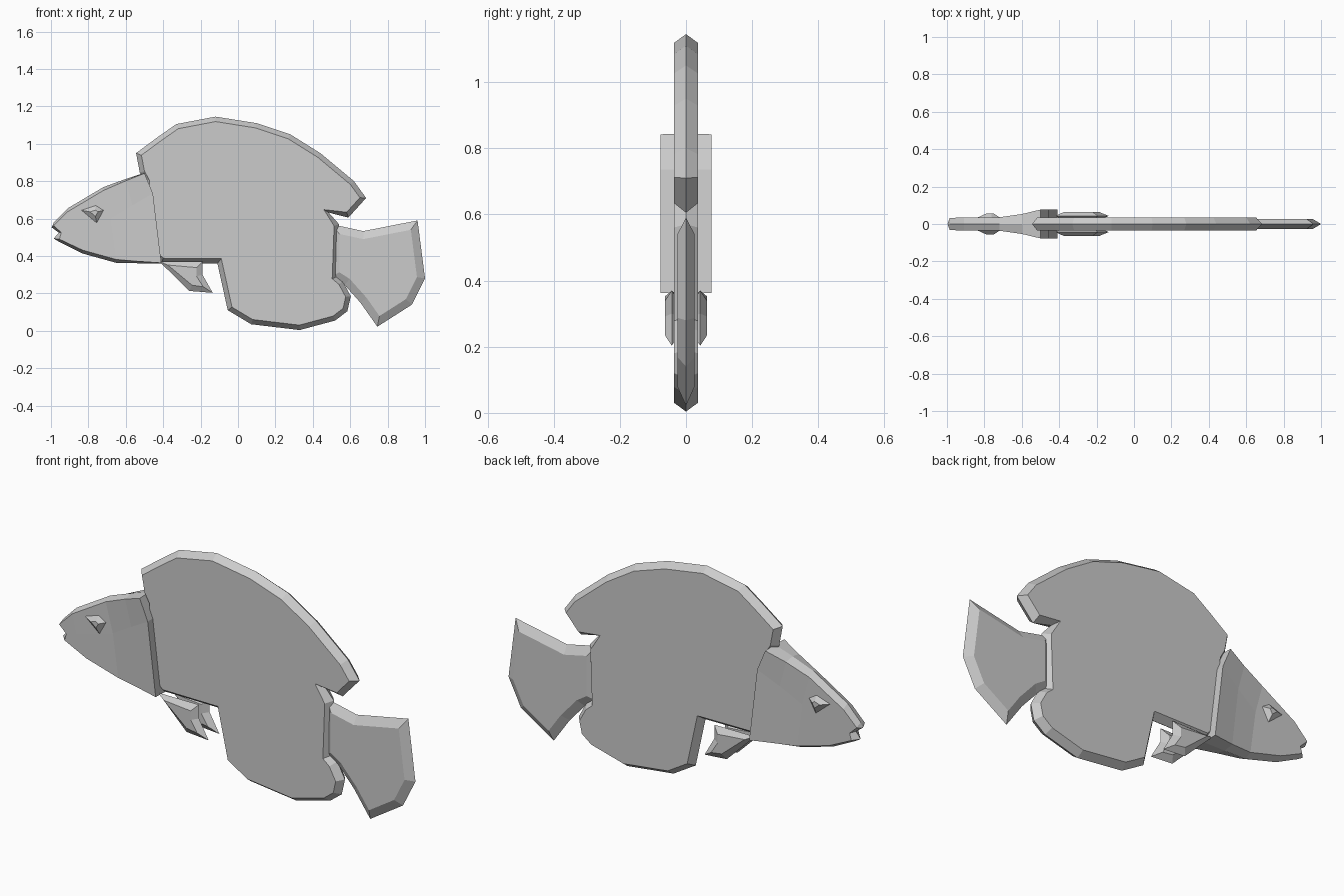
import bpy, bmesh
from mathutils import Vector

if "Cube" in bpy.data.objects:
    bpy.data.objects.remove(bpy.data.objects["Cube"])


def finish(name, bm):
    bmesh.ops.remove_doubles(bm, verts=bm.verts, dist=0.0005)
    bmesh.ops.recalc_face_normals(bm, faces=bm.faces)
    me = bpy.data.meshes.new(name)
    bm.to_mesh(me)
    bm.free()
    ob = bpy.data.objects.new(name, me)
    bpy.context.collection.objects.link(ob)
    return ob


def inset_loop(pts, d):
    """Mitred inward offset of a closed outline."""
    p = [Vector(q) for q in pts]
    n = len(p)
    area = sum(p[i - 1].x * p[i].y - p[i].x * p[i - 1].y for i in range(n))
    s = 1 if area > 0 else -1
    out = []
    for i in range(n):
        a = (p[i] - p[i - 1]).normalized()
        b = (p[(i + 1) % n] - p[i]).normalized()
        na, nb = Vector((-a.y, a.x)) * s, Vector((-b.y, b.x)) * s
        out.append(p[i] + (na + nb) * d / max(0.5, 1 + na.dot(nb)))
    return out


def plate(name, pts, half, inset, rim=0.0, y=0.0):
    """Flat plate whose edge is chamfered to a ridge from both sides."""
    bm = bmesh.new()
    inner = inset_loop(pts, inset)
    n = len(pts)
    for s in (-1, 1):
        outer_v = [bm.verts.new((q[0], y + s * rim, q[1])) for q in pts]
        inner_v = [bm.verts.new((q[0], y + s * half, q[1])) for q in inner]
        for i in range(n):
            j = (i + 1) % n
            bm.faces.new((outer_v[i], outer_v[j], inner_v[j], inner_v[i]))
        bm.faces.new(inner_v)
    if rim > 0:
        bmesh.ops.bridge_loops(bm, edges=[e for e in bm.edges if e.is_boundary])
    return finish(name, bm)


# Body with dorsal and anal fins
plate("body", [
    (-0.50, 0.80), (-0.525, 0.845), (-0.545, 0.95), (-0.43, 1.035), (-0.33, 1.105),
    (-0.12, 1.145), (0.10, 1.11), (0.28, 1.05), (0.44, 0.95), (0.62, 0.80),
    (0.685, 0.71), (0.59, 0.605), (0.485, 0.632), (0.54, 0.57), (0.53, 0.29),
    (0.56, 0.265), (0.603, 0.185), (0.585, 0.105), (0.52, 0.055), (0.33, 0.004),
    (0.07, 0.035), (-0.055, 0.11), (-0.11, 0.36), (-0.41, 0.362), (-0.47, 0.42)],
    0.036, 0.026)

# Tail fin
plate("tail_fin", [
    (0.50, 0.57), (0.67, 0.533), (0.96, 0.59), (1.0, 0.28), (0.93, 0.14),
    (0.745, 0.022), (0.655, 0.15), (0.57, 0.245), (0.50, 0.29)], 0.026, 0.042)

# Pelvic fins
for side, s in (("left", 1), ("right", -1)):
    plate("pelvic_fin_" + side, [
        (-0.42, 0.37), (-0.26, 0.213), (-0.135, 0.203), (-0.19, 0.30), (-0.19, 0.37)],
        0.021, 0.032, y=s * 0.043)

# Eyes on both sides of the head
plate("eyes", [(-0.84, 0.645), (-0.76, 0.673), (-0.715, 0.645), (-0.755, 0.573)],
      0.055, 0.025, rim=0.033)

# Head: stations of (top, middle, bottom, half width, inset), snout to gill edge
stations = [
    ((-0.997, 0.553), (-0.958, 0.525), (-0.985, 0.493), 0.0, 0.0),
    ((-0.985, 0.578), (-0.945, 0.525), (-0.955, 0.475), 0.033, 0.015),
    ((-0.91, 0.655), (-0.89, 0.54), (-0.83, 0.413), 0.034, 0.018),
    ((-0.72, 0.768), (-0.68, 0.60), (-0.65, 0.363), 0.036, 0.018),
    ((-0.60, 0.812), (-0.565, 0.67), (-0.53, 0.361), 0.053, 0.01),
    ((-0.50, 0.845), (-0.455, 0.735), (-0.41, 0.36), 0.077, 0.003)]
bm = bmesh.new()
rings = []
for t, m, b, w, d in stations:
    rings.append([bm.verts.new(c) for c in (
        (t[0], 0, t[1]), (t[0], -w, t[1] - d), (m[0], -w, m[1]), (b[0], -w, b[1] + d),
        (b[0], 0, b[1]), (b[0], w, b[1] + d), (m[0], w, m[1]), (t[0], w, t[1] - d))])
for r0, r1 in zip(rings, rings[1:]):
    for i in range(8):
        j = (i + 1) % 8
        bm.faces.new((r0[i], r0[j], r1[j], r1[i]))
for f in ((0, 1, 7), (1, 2, 6, 7), (2, 3, 5, 6), (3, 4, 5)):
    bm.faces.new([rings[-1][k] for k in f])
finish("head", bm)
